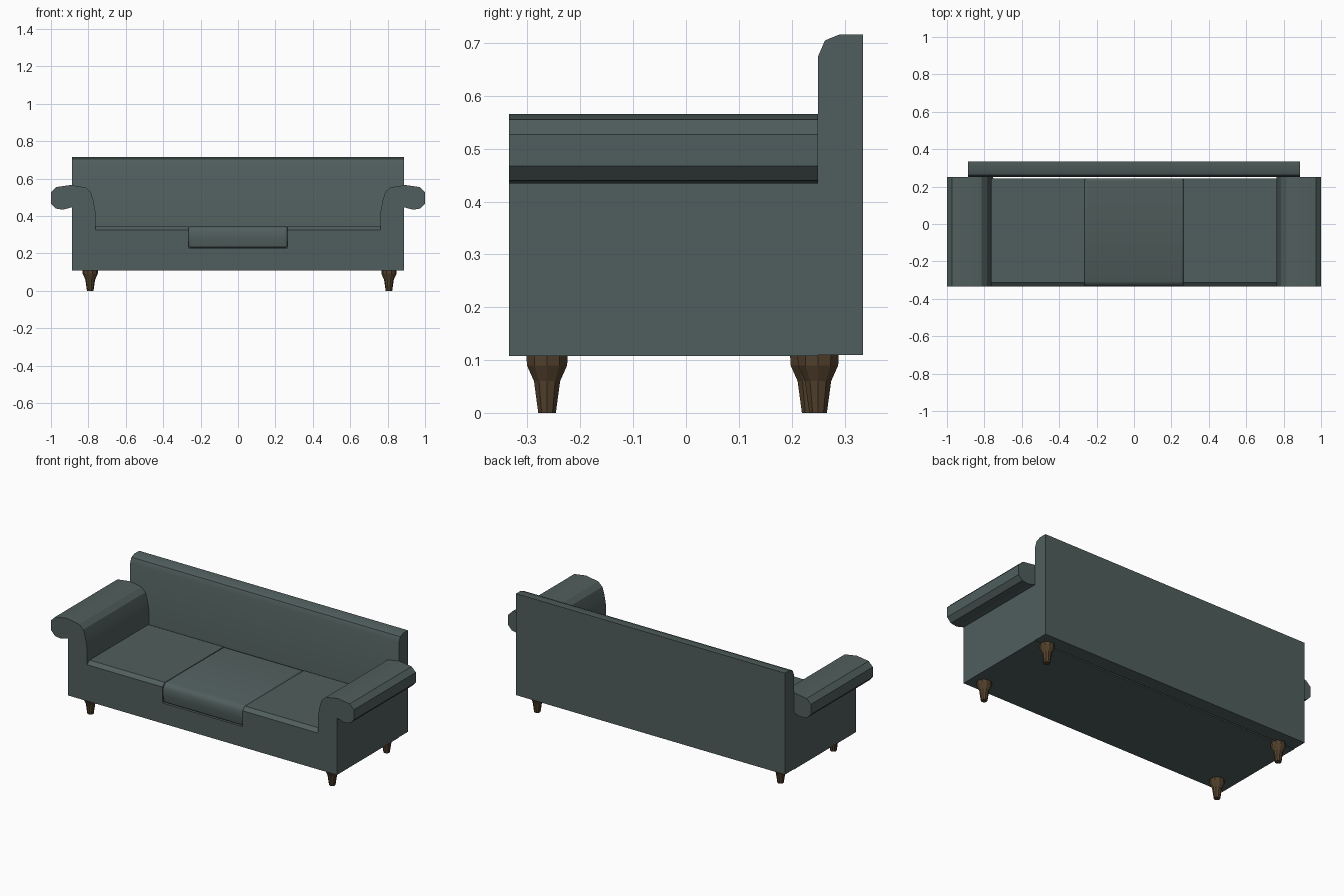
import bpy
import bmesh
import math
from mathutils import Vector

cube = bpy.data.objects.get("Cube")
if cube:
    bpy.data.objects.remove(cube, do_unlink=True)


def make_material(name, color):
    mat = bpy.data.materials.new(name)
    mat.use_nodes = True
    mat.diffuse_color = color
    mat.node_tree.nodes["Principled BSDF"].inputs["Base Color"].default_value = color
    return mat


FABRIC = make_material("grey_green_fabric", (0.080, 0.112, 0.109, 1))
WOOD = make_material("dark_brown_wood", (0.085, 0.053, 0.026, 1))


def finish(name, bm, mat, angle=None, bevel=0):
    """Turn a bmesh into a named object with material and shading."""
    bmesh.ops.recalc_face_normals(bm, faces=bm.faces)
    mesh = bpy.data.meshes.new(name)
    bm.to_mesh(mesh)
    bm.free()
    mesh.materials.append(mat)
    obj = bpy.data.objects.new(name, mesh)
    bpy.context.collection.objects.link(obj)
    if bevel:
        mod = obj.modifiers.new("soft_edge", "BEVEL")
        mod.width = bevel
        mod.segments = 2
        mod.limit_method = "ANGLE"
        mod.angle_limit = math.radians(50)
    if angle:
        bpy.ops.object.select_all(action="DESELECT")
        obj.select_set(True)
        bpy.context.view_layer.objects.active = obj
        bpy.ops.object.shade_smooth_by_angle(angle=math.radians(angle))
    return obj


def extrude(name, points, start, end, angle=None, bevel=0):
    """Close a loop of 3D points and sweep it from offset start to end."""
    bm = bmesh.new()
    face = bm.faces.new([bm.verts.new(Vector(p) + Vector(start)) for p in points])
    result = bmesh.ops.extrude_face_region(bm, geom=[face])
    moved = [v for v in result["geom"] if isinstance(v, bmesh.types.BMVert)]
    bmesh.ops.translate(bm, verts=moved, vec=Vector(end) - Vector(start))
    return finish(name, bm, FABRIC, angle, bevel)


def along_x(name, profile, x0, x1, angle=None, bevel=0):
    return extrude(name, [(0, y, z) for y, z in profile],
                   (x0, 0, 0), (x1, 0, 0), angle, bevel)


FRONT, BACK, BOTTOM = -0.335, 0.25, 0.108
INNER, OUTER = 0.762, 0.888

# Rolled arms
arm_profile = [
    (INNER, BOTTOM), (OUTER, BOTTOM), (OUTER, 0.447), (0.935, 0.434),
    (0.975, 0.440), (1.0, 0.467), (1.0, 0.527), (0.972, 0.555),
    (0.895, 0.566), (0.815, 0.553), (0.787, 0.528), (0.774, 0.485),
    (INNER, 0.42)]
for side, sign in (("left", 1), ("right", -1)):
    extrude(side + "_arm", [(sign * x, 0, z) for x, z in arm_profile],
            (0, FRONT, 0), (0, BACK, 0), 18)

# Backrest with a rounded front top edge
along_x("backrest", [
    (BACK, 0.110), (0.335, 0.110), (0.335, 0.716), (0.290, 0.716),
    (0.263, 0.705), (BACK, 0.675)], -OUTER, OUTER, 40)

# Seat base
SEAT_END = 0.243
along_x("seat_base", [
    (FRONT, BOTTOM), (SEAT_END, BOTTOM), (SEAT_END, 0.23), (FRONT, 0.23)],
    -INNER, INNER)

# Seat cushions: chamfered outer pair, softer middle one
SEAM = 0.265
outer_profile = [(FRONT, 0.23), (SEAT_END, 0.23), (SEAT_END, 0.344),
                 (-0.312, 0.344), (FRONT, 0.325)]
along_x("left_cushion", outer_profile, SEAM, INNER)
along_x("right_cushion", outer_profile, -INNER, -SEAM)
along_x("middle_cushion", [
    (-0.327, 0.23), (SEAT_END, 0.23), (SEAT_END, 0.347), (-0.305, 0.347),
    (-0.324, 0.338), (-0.334, 0.318), (-0.335, 0.28)],
    -SEAM, SEAM, 45, 0.01)


# Tapered legs
def leg(name, x, y, sides=10):
    bm = bmesh.new()
    rings = []
    for z, r in ((0, 0.0175), (0.06, 0.026), (0.09, 0.040), (0.11, 0.041)):
        rings.append([bm.verts.new((x + r * math.cos(math.tau * i / sides),
                                    y + r * math.sin(math.tau * i / sides), z))
                      for i in range(sides)])
    for low, high in zip(rings, rings[1:]):
        for i in range(sides):
            j = (i + 1) % sides
            bm.faces.new((low[i], low[j], high[j], high[i]))
    bm.faces.new(rings[0])
    bm.faces.new(rings[-1])
    finish(name, bm, WOOD)


leg("front_left_leg", 0.807, -0.263)
leg("front_right_leg", -0.79, -0.263)
leg("back_left_leg", 0.807, 0.25)
leg("back_right_leg", -0.79, 0.236)
